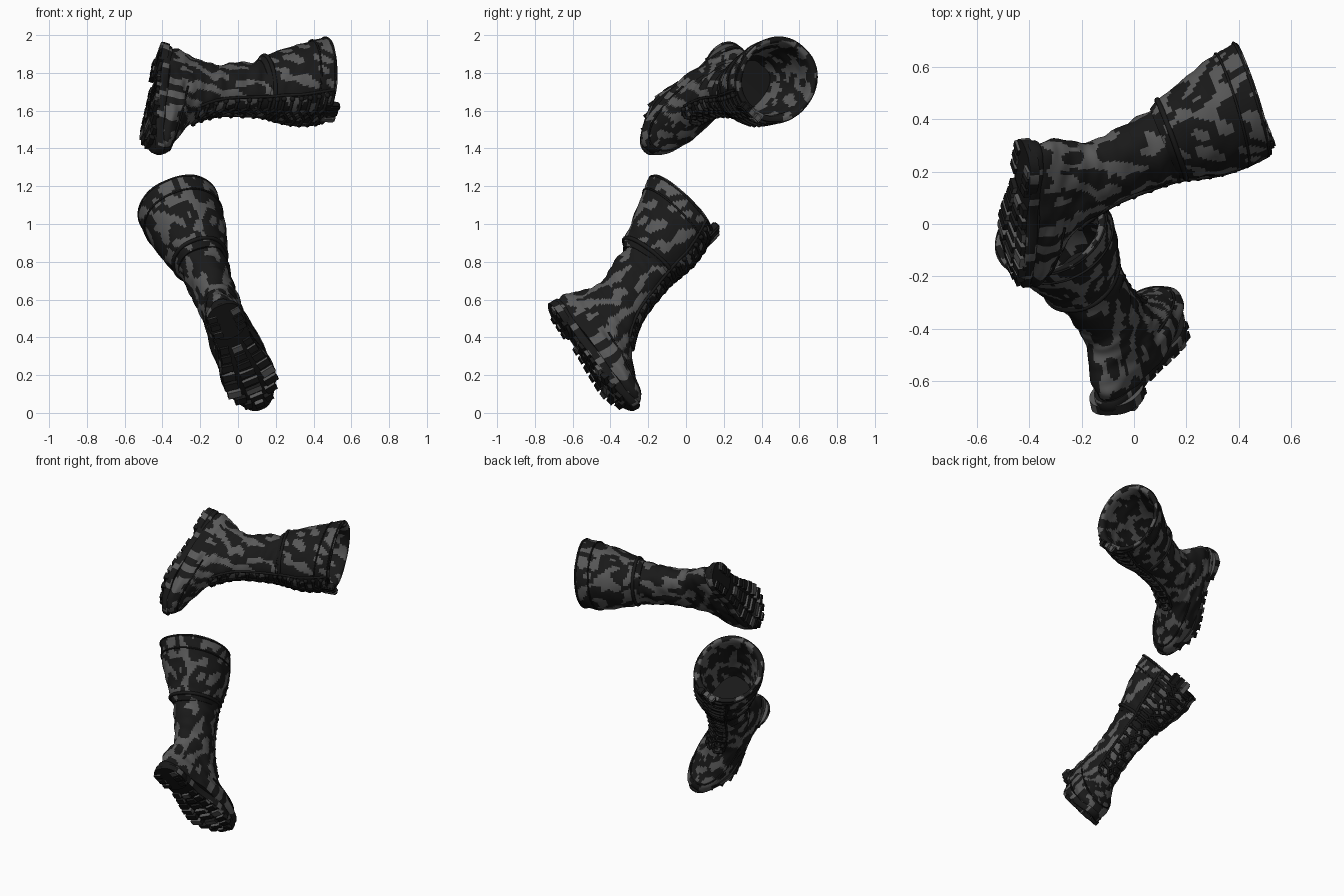
import bpy, bmesh, math
from mathutils import Vector, Matrix, noise

if "Cube" in bpy.data.objects:
    bpy.data.objects.remove(bpy.data.objects["Cube"])

def material(name, v):
    m = bpy.data.materials.new(name)
    m.diffuse_color = (v, v, v, 1)
    m.use_nodes = True
    m.node_tree.nodes["Principled BSDF"].inputs["Base Color"].default_value = m.diffuse_color
    return m
DARK, GREY = material("black_leather", 0.01), material("grey_leather", 0.1)

# Side profile rings: back (a, h), front (a, h), half width, forefoot widening
BODY = [(0.0, .05, .70, .075, .124, .35), (-.018, .09, .72, .10, .131, .35),
        (-.015, .14, .715, .125, .131, .33), (0, .18, .67, .155, .123, .3),
        (.015, .22, .575, .185, .116, .15), (.025, .26, .46, .23, .111, 0),
        (.02, .30, .38, .30, .11, 0), (0, .36, .305, .395, .112, 0),
        (-.045, .45, .25, .52, .12, 0), (-.09, .54, .21, .63, .132, 0)]
CUFF = [(-.085, .51, .195, .63, .13, 0), (-.122, .54, .20, .655, .146, 0),
        (-.155, .59, .195, .70, .164, 0), (-.22, .67, .175, .79, .192, 0),
        (-.30, .77, .135, .88, .213, 0), (-.345, .835, .09, .955, .217, 0),
        (-.335, .85, .08, .965, .207, 0), (-.31, .84, .055, .945, .187, 0),
        (-.26, .76, .08, .86, .175, 0), (-.18, .65, .13, .76, .15, 0),
        (-.09, .53, .17, .63, .11, 0)]

def point(r, t, grow=0):
    ab, hb, af, hf, hw, egg = r
    u = (1 - math.cos(t)) / 2
    s = math.sin(t)
    y = math.copysign(abs(s) ** .88, s) * hw * (1 + egg * (u - .5))
    p = Vector((ab + (af - ab) * u, y, hb + (hf - hb) * u))
    c = Vector(((ab + af) / 2, 0, (hb + hf) / 2))
    return p + (p - c).normalized() * grow

def smooth_rings(rings, n=6):
    out = []
    for i in range(len(rings) - 1):
        q = [rings[max(0, min(len(rings) - 1, i + k))] for k in (-1, 0, 1, 2)]
        for j in range(n):
            t = j / n
            out.append([.5 * (2 * b + (c - a) * t + (2*a - 5*b + 4*c - d) * t*t
                        + (3*b - a - 3*c + d) * t**3) for a, b, c, d in zip(*q)])
    return out + [list(rings[-1])]

def finish(name, bm, M, patches=True, angle=50):
    bmesh.ops.recalc_face_normals(bm, faces=bm.faces)
    me = bpy.data.meshes.new(name)
    me.materials.append(DARK)
    me.materials.append(GREY)
    for f in bm.faces:
        c = f.calc_center_median()
        if patches and noise.noise(Vector((c.x * 20, c.y * 20, c.z * 11))) > .1:
            f.material_index = 1
    bm.to_mesh(me)
    bm.free()
    ob = bpy.data.objects.new(name, me)
    bpy.context.collection.objects.link(ob)
    ob.matrix_world = M
    bpy.ops.object.select_all(action='DESELECT')
    ob.select_set(True)
    bpy.context.view_layer.objects.active = ob
    bpy.ops.object.shade_smooth_by_angle(angle=math.radians(angle))
    return ob

def loft(bm, loops):
    vs = [[bm.verts.new(p) for p in l] for l in loops]
    n = len(vs[0])
    for a, b in zip(vs, vs[1:]):
        for i in range(n):
            bm.faces.new((a[i], a[(i+1) % n], b[(i+1) % n], b[i]))
    bm.faces.new(vs[0][::-1])
    bm.faces.new(vs[-1])

def shell(name, rings, M, wrinkle):
    bm = bmesh.new()
    loops = []
    for r in smooth_rings(rings):
        loop = []
        for i in range(96):
            t = 2 * math.pi * i / 96
            p = point(r, t)
            loop.append(point(r, t, wrinkle * noise.noise(Vector((p.x * 9, p.y * 9, p.z * 22)))))
        loops.append(loop)
    loft(bm, loops)
    return finish(name, bm, M)

def box(bm, c, size, rot=0, pitch=0):
    m = (Matrix.Translation(c) @ Matrix.Rotation(pitch, 4, 'Y') @ Matrix.Rotation(rot, 4, 'Z')
         @ Matrix.Diagonal((*size, 1)))
    bmesh.ops.create_cube(bm, size=1, matrix=m)

def tubes(name, paths, radius, M, cyclic=False):
    cu = bpy.data.curves.new(name, 'CURVE')
    cu.dimensions = '3D'
    cu.bevel_depth, cu.bevel_resolution = radius, 2
    for path in paths:
        sp = cu.splines.new('POLY')
        sp.points.add(len(path) - 1)
        for q, p in zip(sp.points, path):
            q.co = (*p, 1)
        sp.use_cyclic_u = cyclic
        sp.use_smooth = True
    cu.materials.append(DARK)
    ob = bpy.data.objects.new(name, cu)
    bpy.context.collection.objects.link(ob)
    ob.matrix_world = M

def spring(a):
    return .045 * max(0, (a - .48) / .22) ** 2

def half_width(a):
    return .103 + .044 * math.exp(-((a - .5) / .15) ** 2) - .012 * math.exp(-((a - .26) / .08) ** 2)

def sole_loop(h, grow, a0=-.015, a1=.725):
    pts = []
    for i in range(64):
        t = 2 * math.pi * i / 64
        a = a0 + (a1 - a0) * (1 - math.cos(t)) / 2
        s = math.sin(t)
        pts.append(Vector((a - math.cos(t) * grow,
                           math.copysign(abs(s) ** .75, s) * (half_width(a) + grow), h + spring(a))))
    return pts

def build_boot(side, M):
    shell(side + "_boot_upper", BODY, M, .016)
    shell(side + "_boot_cuff", CUFF, M, .008)
    # welted sole
    bm = bmesh.new()
    loft(bm, [sole_loop(.018, 0), sole_loop(.024, .005), sole_loop(.055, .006), sole_loop(.063, .001)])
    finish(side + "_sole", bm, M)
    # heel block and tread lugs
    bm = bmesh.new()
    loft(bm, [sole_loop(.002, 0, -.015, .2), sole_loop(.04, 0, -.015, .21)])
    for i in range(3):
        for s in (-1, 1):
            box(bm, (.05 + i * .05, s * .066, .004), (.032, .05, .025), s * .15)
    for i in range(8):
        a = .26 + i * .055
        w = half_width(a) * (1 if a < .55 else .9 if a < .62 else .68)
        pitch = -math.atan(.09 * max(0, a - .48) / .22 ** 2)
        for s in (-1, 1):
            box(bm, (a, s * w * .72, .015 + spring(a)), (.038, w * .5, .03), s * .2, pitch)
        box(bm, (a + .02, 0, .014 + spring(a)), (.032, w * .6, .026), 0, pitch)
    finish(side + "_tread", bm, M, True, 25)
    # cuff band and rim seams
    turn = [2 * math.pi * i / 48 for i in range(48)]
    tubes(side + "_cuff_band", [[point(CUFF[1], t, -.001) for t in turn]], .011, M, True)
    tubes(side + "_rim_seams", [[point(CUFF[k], t, .001) for t in turn] for k in (4, 5)], .005, M, True)
    # laces and hooks up the front
    rows = smooth_rings(BODY[5:] + CUFF[2:6], 2)[1:]
    laces, ends = [], []
    for j in range(len(rows) - 1):
        for s in (-1, 1):
            laces.append([point(rows[j if k < 0 else j + 1], math.pi + s * k * .12, .006)
                          for k in (-4, -3, -2, -1, 1, 2, 3, 4)])
            ends.append(point(rows[j], math.pi + s * .5, .004))
    tubes(side + "_laces", laces, .008, M)
    bm = bmesh.new()
    for p in ends:
        bmesh.ops.create_uvsphere(bm, u_segments=10, v_segments=6, radius=.014,
                                  matrix=Matrix.Translation(p))
    finish(side + "_lace_hooks", bm, M, False)
    # eyelet facings and toe seam
    tubes(side + "_facings", [[point(r, math.pi + s * .62, .002) for r in rows] for s in (-1, 1)], .008, M)
    tubes(side + "_toe_seam", [[point(BODY[3], math.pi + k * .1, .001) for k in range(-16, 17)]], .005, M)
    # tongue tab standing out at the front of the opening
    bm = bmesh.new()
    for y in (-.045, 0, .045):
        box(bm, (.085, y, .96), (.045, .042, .085), 0, -.3)
    bmesh.ops.bevel(bm, geom=bm.edges[:], offset=.008, segments=2, affect='EDGES')
    finish(side + "_tongue_tab", bm, M)

def frame(origin, toe, up):
    f = Vector(toe).normalized()
    n = Vector(up)
    n = (n - f * n.dot(f)).normalized()
    m = Matrix((f, n.cross(f), n)).transposed().to_4x4()
    return Matrix.Translation(origin) @ m

build_boot("lower", frame((-.09, -.725, .555), (.32, .525, -.79), (-.207, .845, .48)))
build_boot("upper", frame((-.42, .28, 1.925), (-.12, -.70, -.70), (.954, .131, -.272)))
